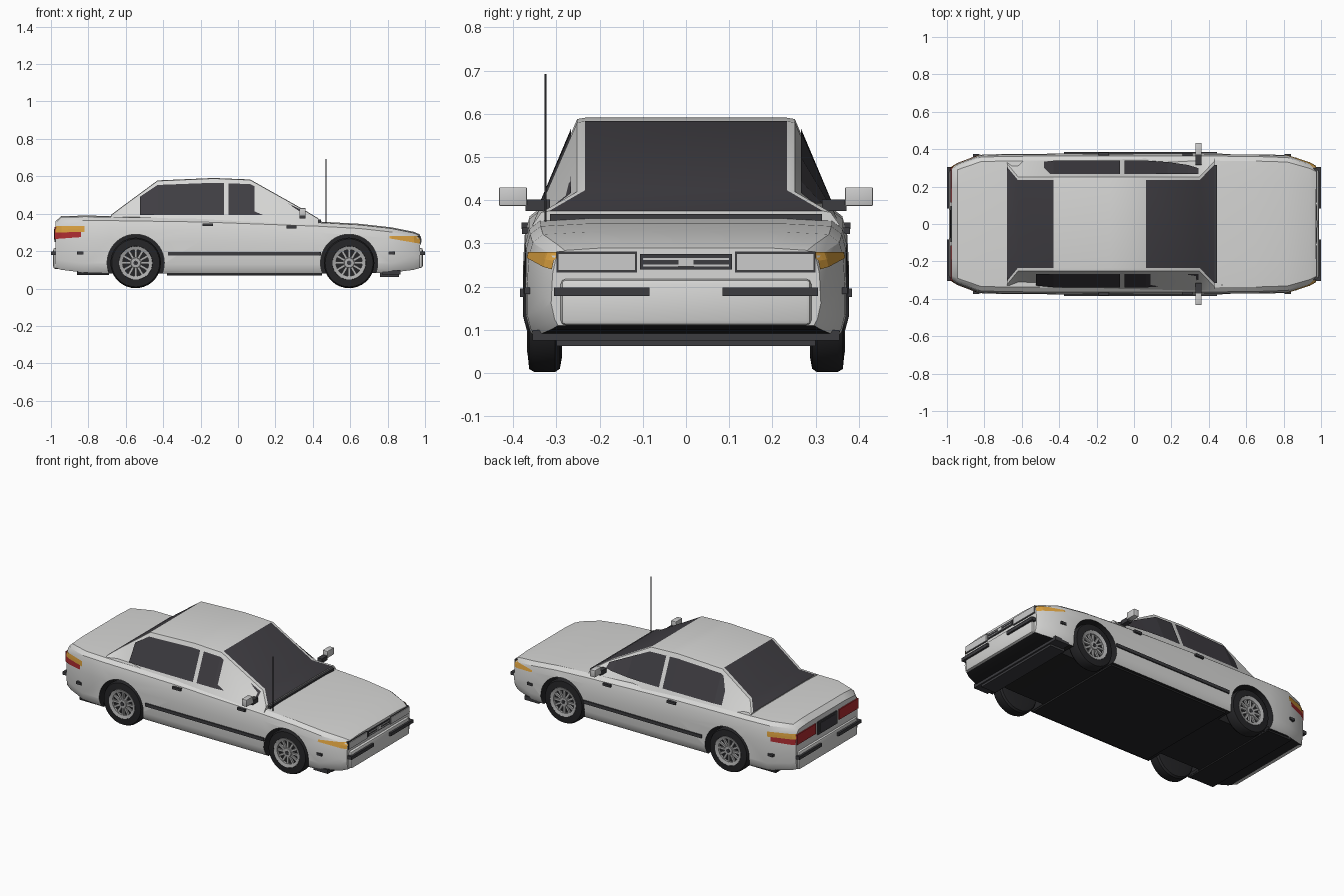
import bpy, bmesh, math
from mathutils import Matrix, Vector

if "Cube" in bpy.data.objects:
    bpy.data.objects.remove(bpy.data.objects["Cube"])


def mat(name, r, g, b):
    m = bpy.data.materials.new(name)
    m.diffuse_color = (r, g, b, 1)
    m.use_nodes = True
    m.node_tree.nodes["Principled BSDF"].inputs["Base Color"].default_value = m.diffuse_color
    return m


PAINT = mat("pale_paint", .68, .68, .67)
GLASS = mat("dark_glass", .05, .047, .055)
TRIM = mat("dark_trim", .045, .045, .05)
BLACK = mat("black_rubber", .018, .018, .02)
RIM = mat("rim_grey", .42, .42, .42)
LENS = mat("lens_grey", .6, .6, .6)
ORANGE = mat("amber", .72, .36, .05)
RED = mat("red", .42, .025, .03)


def finish(name, bm, mats, smooth=False, recalc=True):
    if recalc:
        bmesh.ops.recalc_face_normals(bm, faces=bm.faces)
    me = bpy.data.meshes.new(name)
    bm.to_mesh(me)
    bm.free()
    for m in mats:
        me.materials.append(m)
    ob = bpy.data.objects.new(name, me)
    bpy.context.collection.objects.link(ob)
    if smooth:
        smooth_shade(ob)
    return ob


def smooth_shade(ob):
    bpy.ops.object.select_all(action='DESELECT')
    ob.select_set(True)
    bpy.context.view_layer.objects.active = ob
    bpy.ops.object.shade_smooth_by_angle(angle=math.radians(32))


def add_loft(bm, rings, rule=lambda i, j: 0, cyclic=False):
    vs = [[bm.verts.new(p) for p in r] for r in rings]
    n, k = len(vs), len(vs[0])
    for i in range(n if cyclic else n - 1):
        for j in range(k):
            a, b = vs[i], vs[(i + 1) % n]
            f = bm.faces.new((a[j], a[(j + 1) % k], b[(j + 1) % k], b[j]))
            f.material_index = rule(i, j)
    if not cyclic:
        bm.faces.new(vs[0])
        bm.faces.new(vs[-1])


def add_box(bm, lo, hi, matrix=Matrix()):
    c = [(a + b) / 2 for a, b in zip(lo, hi)]
    s = [b - a for a, b in zip(lo, hi)]
    bmesh.ops.create_cube(bm, size=1, matrix=matrix @ Matrix.Translation(c) @ Matrix.Diagonal((*s, 1)))


def box(name, lo, hi, m, bevel=0):
    bm = bmesh.new()
    add_box(bm, lo, hi)
    if bevel:
        bmesh.ops.bevel(bm, geom=bm.edges[:], offset=bevel, segments=2, affect='EDGES', profile=.5)
    return finish(name, bm, [m], bevel > 0)


def pair(name, lo, hi, m, bevel=0):
    box(name + "_left", lo, hi, m, bevel)
    box(name + "_right", (lo[0], -hi[1], lo[2]), (hi[0], -lo[1], hi[2]), m, bevel)


def lerp_row(table, x):
    for a, b in zip(table, table[1:]):
        if x <= b[0]:
            t = max(0, (x - a[0]) / (b[0] - a[0]))
            return [p + (q - p) * t for p, q in zip(a, b)]
    return list(table[-1])


# Lower body: x, half width, top z, bottom z
STATIONS = [(-.975, .305, .36, .11), (-.945, .322, .387, .1), (-.82, .37, .39, .085),
            (-.68, .375, .388, .08), (-.2, .377, .381, .08), (.43, .376, .358, .08),
            (.65, .374, .346, .08), (.82, .368, .327, .085), (.94, .33, .303, .1),
            (.972, .312, .29, .11)]


def half_section(x):
    _, h, t, b = lerp_row(STATIONS, x)
    return [(.6 * h, t), (.9 * h, t - .006), (.965 * h, t - .025), (.99 * h, t - .06),
            (h, t - .125), (h, b + .05), (.975 * h, b + .015), (.95 * h, b)]


rings = []
for st in STATIONS:
    half = half_section(st[0])
    rings.append([(st[0], y, z) for y, z in half] + [(st[0], -y, z) for y, z in reversed(half)])
bm = bmesh.new()
add_loft(bm, rings, lambda i, j: 1 if j == 7 else 0)
body = finish("body", bm, [PAINT, BLACK])

# Wheel arches cut out of the body
WHEELS = {"rear": -.547, "front": .594}
bm = bmesh.new()
for x in WHEELS.values():
    for s in (-1, 1):
        bmesh.ops.create_cone(bm, cap_ends=True, segments=40, radius1=.153, radius2=.153, depth=.2,
                              matrix=Matrix.Translation((x, s * .35, .137)) @ Matrix.Rotation(math.pi / 2, 4, 'X'))
for f in bm.faces:
    f.material_index = 1
cutter = finish("arch_cutter", bm, [PAINT, BLACK])
cutter.hide_render = True
mod = body.modifiers.new("arches", 'BOOLEAN')
mod.operation, mod.object, mod.solver = 'DIFFERENCE', cutter, 'EXACT'
bpy.context.view_layer.objects.active = body
bpy.ops.object.modifier_apply(modifier=mod.name)
bpy.data.objects.remove(cutter)
smooth_shade(body)

# Cabin: x, rail half width, rail z
RAIL = [(-.68, .325, .39), (-.62, .252, .435), (-.43, .252, .575), (-.13, .252, .588),
        (.065, .252, .58), (.35, .252, .42), (.43, .335, .372)]
BASE_Y, BASE_Z = .356, .342
rings = []
for x, y, z in RAIL:
    half = [(BASE_Y, BASE_Z), (y, z), (y - .018, z + .003)]
    rings.append([(x, a, b) for a, b in half] + [(x, -a, b) for a, b in reversed(half)])
bm = bmesh.new()
add_loft(bm, rings, lambda i, j: 1 if j == 2 and i in (0, 1, 4, 5) else 0)
finish("cabin", bm, [PAINT, GLASS], True)


def strip(name, s, columns, m):
    """Thin panel from (bottom point, top point) columns on side s."""
    bm = bmesh.new()
    vs = [[bm.verts.new((x, s * y, z)) for x, y, z in c] for c in columns]
    for a, b in zip(vs, vs[1:]):
        for k in range(len(a) - 1):
            f = bm.faces.new((a[k], b[k], b[k + 1], a[k + 1]))
            f.normal_update()
            if f.normal.y * s < 0:
                f.normal_flip()
    finish(name, bm, [m], recalc=False)


def window(name, s, xs):
    cols = []
    for x in xs:
        _, yr, zr = lerp_row(RAIL, x)
        t0 = (.39 - BASE_Z) / (zr - BASE_Z)
        cols.append([(x, BASE_Y + (yr - BASE_Y) * t + .004, BASE_Z + (zr - BASE_Z) * t + .002)
                     for t in (t0, max(.9, t0 + .05))])
    strip(name, s, cols, GLASS)


def wrap(name, s, x0, x1, low, high, m, n=8):
    """Panel hugging the body side; low and high are z at each end."""
    xs = sorted({x0 + (x1 - x0) * i / n for i in range(n + 1)} |
                {r[0] for r in STATIONS if x0 < r[0] < x1})
    cols = []
    for x in xs:
        t = (x - x0) / (x1 - x0)
        lo, hi = low[0] + (low[1] - low[0]) * t, high[0] + (high[1] - high[0]) * t
        sec = [(z, y) for y, z in reversed(half_section(x))]
        cols.append([(x, lerp_row(sec, z)[1] + .004, z) for z in (lo, (lo + hi) / 2, hi)])
    strip(name, s, cols, m)


for s, side in ((1, "left"), (-1, "right")):
    window("rear_window_" + side, s, (-.525, -.43, -.13, -.075))
    window("front_window_" + side, s, (-.05, .065, .18, .29, .345))
    wrap("front_corner_light_" + side, s, .81, .972, (.268, .24), (.28, .28), ORANGE)
    wrap("rear_corner_amber_" + side, s, -.975, -.82, (.3, .302), (.333, .333), ORANGE)
    wrap("rear_corner_red_" + side, s, -.975, -.84, (.265, .275), (.3, .302), RED)

# Side trim, handles, markers and mirrors
pair("side_moulding", (-.375, .37, .176), (.445, .384, .196), TRIM)
pair("rear_handle", (-.19, .36, .333), (-.133, .381, .348), TRIM)
pair("front_handle", (.26, .358, .322), (.312, .38, .337), TRIM)
pair("rear_marker", (-.86, .34, .183), (-.825, .374, .198), TRIM)
pair("front_marker", (.805, .35, .183), (.84, .374, .198), TRIM)
pair("mirror_arm", (.33, .315, .375), (.36, .372, .402), TRIM)
pair("mirror", (.328, .368, .387), (.362, .433, .43), LENS, .003)

# Nose: headlights, grille and bumper
pair("headlight_frame", (.96, .113, .233), (.975, .3, .281), TRIM)
pair("headlight", (.96, .117, .237), (.979, .296, .277), LENS)
box("grille", (.96, -.107, .24), (.976, .107, .275), TRIM)
for z in (.249, .264):
    box("grille_bar", (.96, -.1, z - .002), (.979, .1, z + .002), LENS)
box("grille_badge_plate", (.96, -.018, .247), (.981, .018, .268), LENS)
box("front_bumper", (.93, -.29, .11), (.988, .29, .218), PAINT, .012)
pair("front_bumper_strip", (.965, .084, .178), (1, .306, .198), TRIM)

# Tail: lamps, plate recess and bumper
pair("tail_light", (-.982, .115, .265), (-.95, .302, .328), RED)
box("plate_frame", (-.982, -.095, .25), (-.95, .095, .33), TRIM)
box("rear_plate", (-.985, -.075, .262), (-.95, .075, .318), GLASS)
box("rear_bumper", (-.988, -.29, .105), (-.93, .29, .218), PAINT, .012)
pair("rear_bumper_strip", (-1, .084, .178), (-.965, .306, .198), TRIM)

# Underside, cowl and antenna
box("front_valance", (.77, -.355, .075), (.87, .355, .1), TRIM)
box("front_skid", (.76, -.3, .062), (.86, .3, .09), TRIM)
box("rear_valance", (-.86, -.34, .072), (-.69, .34, .1), BLACK)
box("floor", (-.38, -.34, .07), (.45, .34, .09), BLACK)
box("cowl", (.4, -.315, .345), (.445, .315, .368), TRIM)
box("antenna", (.468, -.3275, .34), (.472, -.3235, .692), BLACK)

# Wheels
TYRE = [(.001, .29), (.1, .287), (.127, .292), (.135, .303), (.135, .35), (.128, .363),
        (.09, .367), (.086, .348), (.001, .348)]
RING = [(.07, .345), (.07, .362), (.089, .368), (.09, .345)]
HUB = [(.001, .345), (.001, .364), (.026, .363), (.034, .345)]


def lathe(bm, profile, s, n=36):
    add_loft(bm, [[(r * math.cos(a), s * y, r * math.sin(a)) for r, y in profile]
                  for a in (2 * math.pi * i / n for i in range(n))], cyclic=True)


for end, x in WHEELS.items():
    for s, side in ((1, "left"), (-1, "right")):
        bm = bmesh.new()
        lathe(bm, TYRE, s)
        tyre = finish(f"{end}_tyre_{side}", bm, [BLACK], True)
        bm = bmesh.new()
        lathe(bm, RING, s)
        lathe(bm, HUB, s)
        for i in range(12):
            ys = sorted((s * .345, s * .359))
            add_box(bm, (.025, ys[0], -.0065), (.075, ys[1], .0065),
                    Matrix.Rotation(i * math.pi / 6, 4, 'Y'))
        rim = finish(f"{end}_rim_{side}", bm, [RIM], True)
        bm = bmesh.new()
        lathe(bm, [(.001, .36), (.001, .367), (.012, .367), (.012, .36)], s, 16)
        cap = finish(f"{end}_hub_cap_{side}", bm, [TRIM])
        for ob in (tyre, rim, cap):
            ob.location = Vector((x, 0, .137))
